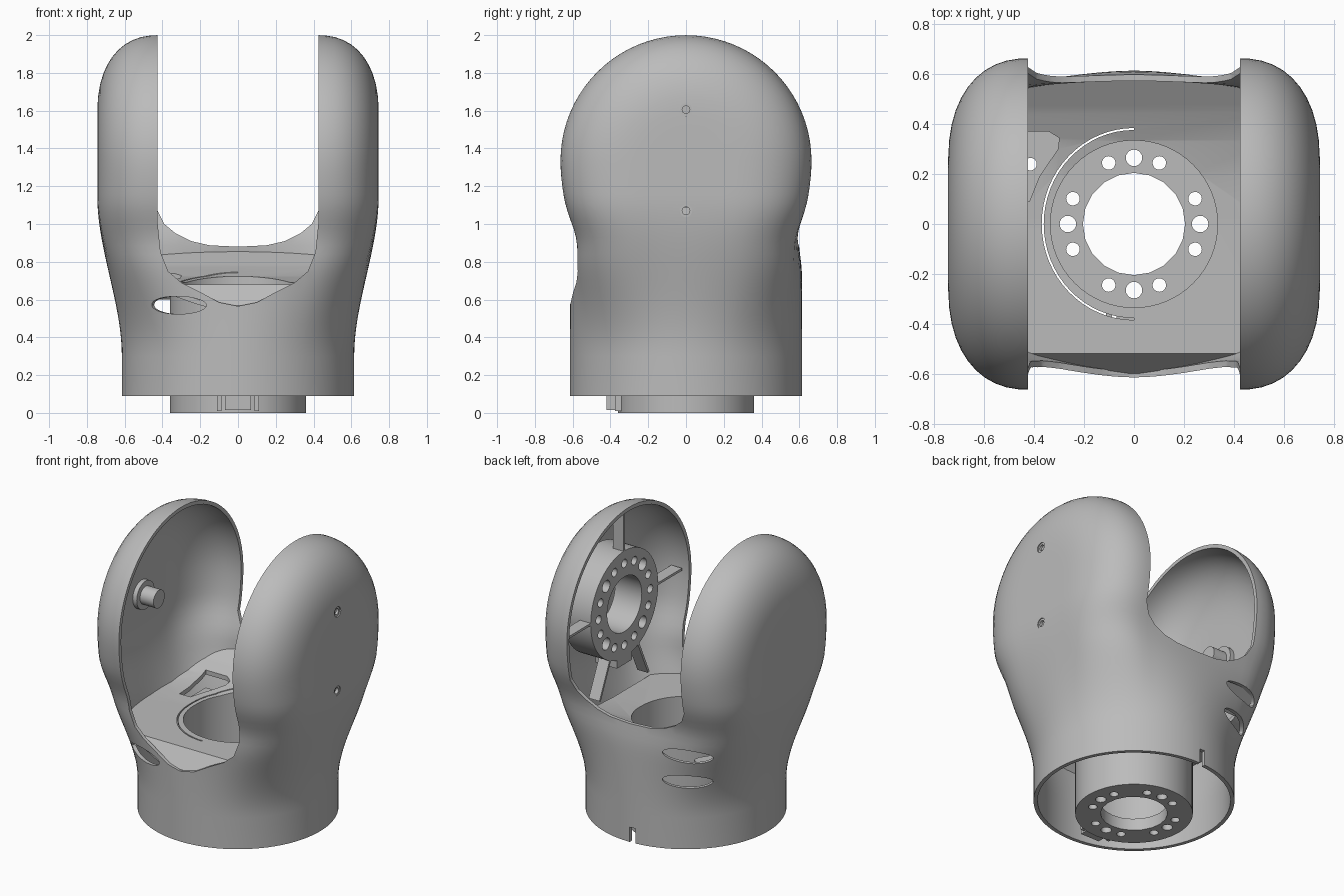
import bpy, bmesh, math
from mathutils import Matrix, Vector

cube = bpy.data.objects.get("Cube")
if cube:
    bpy.data.objects.remove(cube, do_unlink=True)

GREY = bpy.data.materials.new("plain_grey")
GREY.use_nodes = True
GREY.diffuse_color = (0.5, 0.5, 0.5, 1)
GREY.node_tree.nodes["Principled BSDF"].inputs["Base Color"].default_value = (0.5, 0.5, 0.5, 1)

PIVOT = 1.335   # height of the arm axis
GAP = 0.425     # half the opening between the arms


def finish(name, bm):
    bmesh.ops.recalc_face_normals(bm, faces=bm.faces)
    mesh = bpy.data.meshes.new(name)
    bm.to_mesh(mesh)
    bm.free()
    mesh.materials.append(GREY)
    obj = bpy.data.objects.new(name, mesh)
    bpy.context.collection.objects.link(obj)
    return obj


def boolean(obj, tool, operation="DIFFERENCE"):
    mod = obj.modifiers.new("cut", "BOOLEAN")
    mod.operation, mod.object, mod.solver = operation, tool, "EXACT"
    with bpy.context.temp_override(object=obj, active_object=obj):
        bpy.ops.object.modifier_apply(modifier=mod.name)
    bpy.data.objects.remove(tool, do_unlink=True)


def cylinders(name, specs, lo, hi, axis="z", sides=32):
    """Cylinders (u, v, radius) along an axis, all from lo to hi."""
    bm = bmesh.new()
    for u, v, r in specs:
        if axis == "z":
            m = Matrix.Translation((u, v, (lo + hi) / 2))
        else:
            m = Matrix.Translation(((lo + hi) / 2, u, v)) @ Matrix.Rotation(math.pi / 2, 4, "Y")
        bmesh.ops.create_cone(bm, cap_ends=True, segments=sides, radius1=r,
                              radius2=r, depth=hi - lo, matrix=m)
    return finish(name, bm)


def prism(name, pts, lo, hi, axis):
    """Extrude a flat outline along an axis."""
    place = {"x": lambda a, b, t: (t, a, b), "y": lambda a, b, t: (a, t, b),
             "z": lambda a, b, t: (a, b, t)}[axis]
    bm = bmesh.new()
    face = bm.faces.new([bm.verts.new(place(a, b, lo)) for a, b in pts])
    ext = bmesh.ops.extrude_face_region(bm, geom=[face])
    move = Vector(place(0, 0, hi - lo))
    bmesh.ops.translate(bm, vec=move, verts=[e for e in ext["geom"] if isinstance(e, bmesh.types.BMVert)])
    return finish(name, bm)


def box(name, x0, x1, y0, y1, z0, z1):
    return prism(name, [(x0, y0), (x1, y0), (x1, y1), (x0, y1)], z0, z1, "z")


def ease(a, b, t):
    t = min(max((t - a) / (b - a), 0), 1)
    return t * t * (3 - 2 * t)


def arm_profile(u, d):
    """Quarter outline of the arms at axis height, inset by d."""
    if u < 0.2:
        return 0.745 - d, 0.25 * u / 0.2
    if u > 0.65:
        return 0.42 * (1 - u) / 0.35, 0.665 - d
    t = (u - 0.2) / 0.45 * math.pi / 2
    c, s = max(math.cos(t), 0) ** 0.87, math.sin(t) ** 0.87
    return 0.42 + (0.325 - d) * c, 0.25 + (0.415 - d) * s


def body(name, d, bottom, n=24):
    """Round base flowing into a rounded drum turned about the x axis."""
    def ring(func):
        out = []
        for k in range(4 * n):
            q, u = k // n, (k % n) / n
            x, y, z = func(1 - u if q % 2 else u)
            out.append(bm.verts.new((-x if q in (1, 2) else x, -y if q > 1 else y, z)))
        return out

    def low(z):
        w = ease(0.3, 1.15, z)
        depth = 0.615 + 0.05 * ease(0.85, PIVOT, z) - 0.02 * math.exp(-((z - 0.93) / 0.12) ** 2) - d

        def func(u):
            px, py = arm_profile(u, d)
            t = u * math.pi / 2
            return ((1 - w) * (0.615 - d) * math.cos(t) + w * px,
                    ((1 - w) * math.sin(t) + w * py / (0.665 - d)) * depth, z)
        return func

    def high(phi):
        def func(u):
            x, r = arm_profile(u, d)
            return x, r * math.cos(phi), PIVOT + r * math.sin(phi)
        return func

    bm = bmesh.new()
    rings = [ring(low(bottom))]
    rings += [ring(low(0.3 + 0.045 * i)) for i in range(23)]
    rings += [ring(high(math.pi / 2 * i / 20)) for i in range(21)]
    bm.faces.new(rings[0])
    for a, b in zip(rings, rings[1:]):
        for k in range(4 * n):
            j = (k + 1) % (4 * n)
            bm.faces.new((a[k], a[j], b[j], b[k]))
    bmesh.ops.remove_doubles(bm, verts=bm.verts, dist=0.0002)
    return finish(name, bm)


def gap_cutter(half, y0, y1):
    right = half + [(GAP, 2.3)]
    pts = right + [(-x, z) for x, z in reversed(right) if x > 0]
    return prism("gap_cutter", pts, y0, y1, "y")


def bolt_circle(radius, big, small, diagonal):
    out = []
    for i in range(16):
        a = math.pi * i / 8
        r = diagonal if i % 4 == 2 else big if i % 4 == 0 else small
        if r:
            out.append((radius * math.cos(a), radius * math.sin(a), r))
    return out


# Thin outer shell with the fork opening, lower at the front
shell = body("fork_shell", 0, 0.09)
boolean(shell, body("shell_hollow", 0.025, -0.2))
boolean(shell, gap_cutter([(0, 0.565), (0.1, 0.585), (0.2, 0.64), (0.3, 0.69),
                           (0.37, 0.75), (0.41, 0.85), (GAP, 1.0)], -1, 0.01))
boolean(shell, gap_cutter([(0, 0.88), (0.15, 0.887), (0.25, 0.91), (0.33, 0.95),
                           (0.39, 1.0), (GAP, 1.07)], 0, 1))

# Lens shaped slots, base notch and cap screw holes
for dx, dy, z in ((-0.588, 0.81, 0.75), (-0.588, 0.81, 0.56), (-0.5, -0.866, 0.57)):
    bm = bmesh.new()
    m = (Matrix.Translation((dx * 0.6, dy * 0.6, z)) @ Matrix.Rotation(math.atan2(dy, dx), 4, "Z")
         @ Matrix.Rotation(math.pi / 2, 4, "Y") @ Matrix.Diagonal((0.047, 0.155, 1, 1)))
    bmesh.ops.create_cone(bm, cap_ends=True, segments=28, radius1=1, radius2=1, depth=0.3, matrix=m)
    boolean(shell, finish("slot_cutter", bm))
boolean(shell, box("notch_cutter", -0.05, -0.01, 0.5, 0.7, 0, 0.19))
boolean(shell, cylinders("screw_cutter", [(0, 1.605, 0.02), (0, 1.07, 0.02)], 0.6, 0.8, "x"))
boolean(shell, cylinders("sink_cutter", [(0, 1.605, 0.033), (0, 1.07, 0.033)], 0.737, 0.8, "x"))

# Curved floor between the arms
top = [(-0.62, 0.54), (-0.52, 0.68), (0, 0.68), (0.2, 0.692), (0.335, 0.723),
       (0.45, 0.775), (0.62, 0.88)]
floor = prism("saddle_floor", top + [(y, z - 0.03) for y, z in reversed(top)], -0.68, 0.55, "x")
boolean(floor, body("floor_trim", 0.015, -0.2), "INTERSECT")
boolean(floor, cylinders("bore_cutter", [(0, 0, 0.335)], 0.3, 1.2, sides=64))
pocket = [(-0.5, 0.37), (-0.34, 0.37), (-0.3, 0.345), (-0.305, 0.3), (-0.38, 0.19),
          (-0.42, 0.09), (-0.5, 0.09)]
boolean(floor, prism("pocket_cutter", pocket, 0.5, 1.0, "z"))
arc = [math.pi / 2 + math.pi * i / 32 for i in range(33)]
slit = [(0.37 * math.cos(a), 0.385 * math.sin(a)) for a in arc]
slit += [(0.362 * math.cos(a), 0.377 * math.sin(a)) for a in reversed(arc)]
boolean(floor, prism("slit_cutter", slit, 0.5, 1.0, "z"))
tray = prism("pocket_tray", pocket, 0.6, 0.62, "z")
boolean(tray, cylinders("tray_hole_cutter", [(-0.415, 0.24, 0.025)], 0.5, 0.7))

# Central hub with a bolted flange at the bottom
hub = cylinders("base_hub", [(0, 0, 0.36)], 0, 1, sides=64)
block = [(-0.7, -0.1)] + [(y, z - 0.01) for y, z in top] + [(0.7, -0.1)]
boolean(hub, prism("hub_trim", block, -1, 1, "x"), "INTERSECT")
boolean(hub, cylinders("hub_bore_cutter", [(0, 0, 0.335)], 0.08, 1.2, sides=64))
boolean(hub, cylinders("hub_centre_cutter", [(0, 0, 0.205)], -0.1, 0.2, sides=20))
boolean(hub, cylinders("hub_bolt_cutter", bolt_circle(0.265, 0.033, 0.027, 0), -0.1, 0.2, sides=20))
key = box("hub_key", -0.07, 0.07, -0.42, -0.34, 0.015, 0.3)
for side in (-1, 1):
    box("hub_key_rib", side * 0.1 - 0.012, side * 0.1 + 0.012, -0.375, -0.33, 0.01, 0.3)

# Motor mount drum inside the left arm
drum = cylinders("motor_mount", [(0, PIVOT, 0.36)], 0.46, 0.66, "x", 64)
boolean(drum, cylinders("mount_centre_cutter", [(0, PIVOT, 0.185)], 0.4, 0.8, "x", 40))
bolts = [(y, z + PIVOT, r) for y, z, r in bolt_circle(0.275, 0.028, 0.028, 0.04)]
boolean(drum, cylinders("mount_bolt_cutter", bolts, 0.4, 0.8, "x", 20))
for degrees in (0, 90, 180, 245, 295):
    rib = box("mount_rib", 0.46, 0.54, 0.34, 0.615, -0.008, 0.008)
    rib.data.transform(Matrix.Translation((0, 0, PIVOT)) @ Matrix.Rotation(math.radians(degrees), 4, "X"))
box("mount_bracket", 0.46, 0.62, -0.08, 0.08, 0.93, 0.99)

# Pivot peg inside the right arm
peg_base = cylinders("peg_base", [(0, PIVOT, 0.095)], -0.735, -0.69, "x", 40)
peg = cylinders("pivot_peg", [(0, PIVOT, 0.06)], -0.7, -0.59, "x", 40)

# Smooth curves, keep edges crisp
for obj in bpy.context.collection.objects:
    if obj.type == "MESH" and GREY.name in obj.data.materials:
        for other in bpy.context.selected_objects:
            other.select_set(False)
        obj.select_set(True)
        bpy.context.view_layer.objects.active = obj
        bpy.ops.object.shade_smooth_by_angle(angle=math.radians(32))
